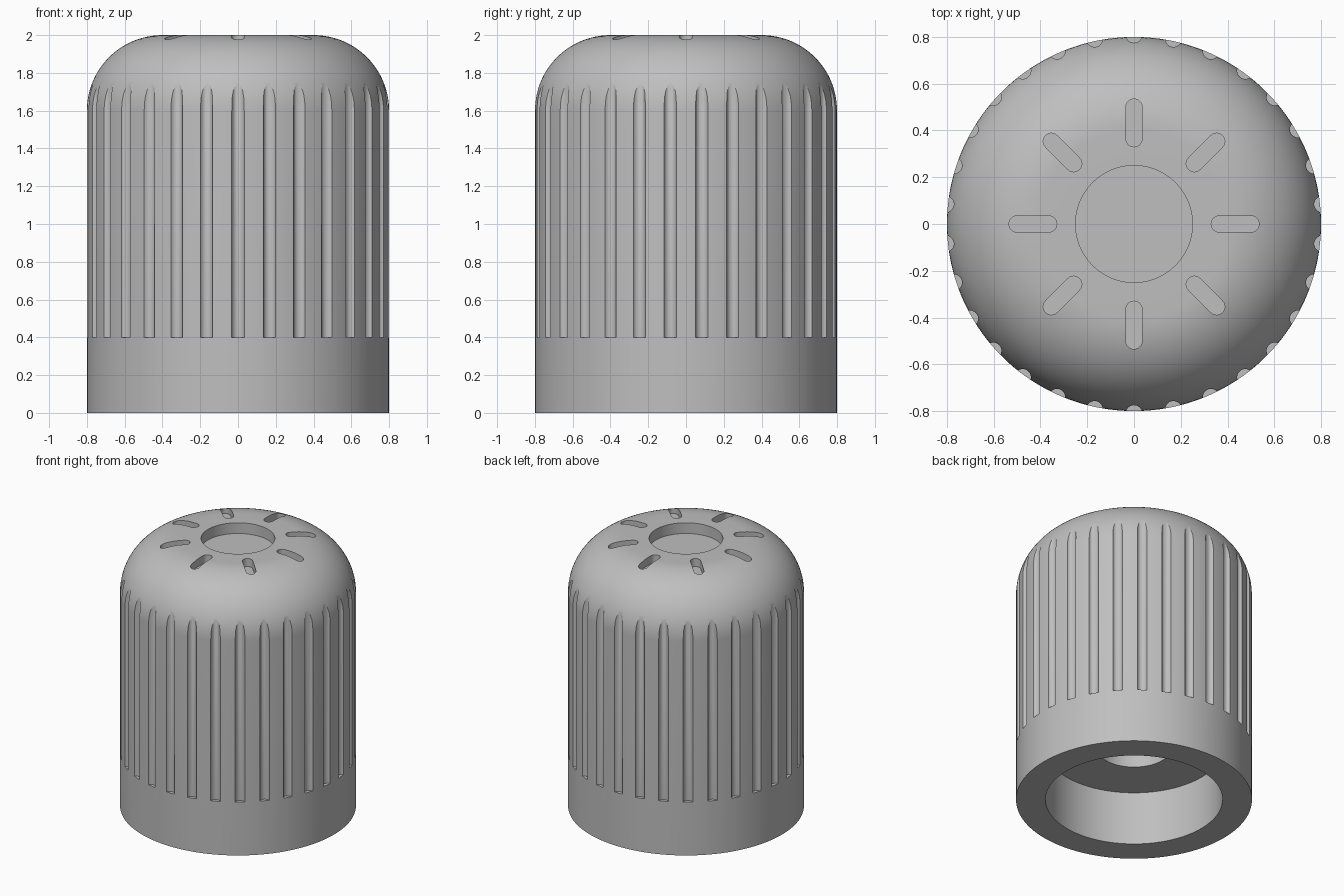
import bpy, bmesh
from math import pi, sin, cos, radians

if "Cube" in bpy.data.objects:
    bpy.data.objects.remove(bpy.data.objects["Cube"], do_unlink=True)

SEGMENTS = 180
HEIGHT, RADIUS, FILLET = 2.0, 0.8, 0.4
FLUTES, SLOTS = 30, 8
GROOVE = 0.035           # radius of flutes and slot ends

grey = bpy.data.materials.new("plain grey")
grey.use_nodes = True
colour = (0.52, 0.52, 0.52, 1)
grey.diffuse_color = colour
grey.node_tree.nodes["Principled BSDF"].inputs["Base Color"].default_value = colour


def make_object(name, bm):
    bmesh.ops.recalc_face_normals(bm, faces=bm.faces)
    mesh = bpy.data.meshes.new(name)
    bm.to_mesh(mesh)
    bm.free()
    mesh.materials.append(grey)
    obj = bpy.data.objects.new(name, mesh)
    bpy.context.collection.objects.link(obj)
    return obj


def lathe(name, profile):
    """Spin an (r, z) profile whose two ends lie on the axis."""
    bm = bmesh.new()
    points = [bm.verts.new((r, 0, z)) for r, z in profile]
    edges = [bm.edges.new(pair) for pair in zip(points, points[1:])]
    bmesh.ops.spin(bm, geom=points + edges, cent=(0, 0, 0), axis=(0, 0, 1),
                   angle=2 * pi, steps=SEGMENTS, use_duplicate=False)
    bmesh.ops.remove_doubles(bm, verts=bm.verts, dist=1e-5)
    return make_object(name, bm)


def add_prism(bm, outline, z0, z1):
    base = bm.faces.new([bm.verts.new((x, y, z0)) for x, y in outline])
    top = bmesh.ops.extrude_face_region(bm, geom=[base])["geom"]
    for v in top:
        if isinstance(v, bmesh.types.BMVert):
            v.co.z = z1


def turned_stadium(inner, outer, angle, steps=12):
    """Rounded slot reaching from inner to outer radius, turned about z."""
    arc = [pi / 2 + pi * i / steps for i in range(steps + 1)]
    pts = [(inner + GROOVE * (1 + cos(a)), GROOVE * sin(a)) for a in arc]
    pts += [(outer - GROOVE * (1 + cos(a)), -GROOVE * sin(a)) for a in arc]
    c, s = cos(angle), sin(angle)
    return [(x * c - y * s, x * s + y * c) for x, y in pts]


# Domed body with a stepped bore below and a round recess on top
profile = [(0, 1.8), (0.25, 1.8), (0.25, 0.4), (0.6, 0.4), (0.6, 0), (RADIUS, 0)]
profile += [(RADIUS - FILLET + FILLET * cos(a), HEIGHT - FILLET + FILLET * sin(a))
            for a in (pi / 2 * i / 24 for i in range(25))]
profile += [(0.25, HEIGHT), (0.25, 1.92), (0, 1.92)]
body = lathe("cap_body", profile)

# Side flutes and radial top slots
bm = bmesh.new()
for i in range(FLUTES):
    add_prism(bm, turned_stadium(0.775, 0.9, -pi / 2 + 2 * pi * i / FLUTES), 0.4, 1.9)
for i in range(SLOTS):
    add_prism(bm, turned_stadium(0.33, 0.535, 2 * pi * i / SLOTS), 1.94, 2.1)
cutter = make_object("groove_cutter", bm)
cutter.hide_render = True

cut = body.modifiers.new("grooves", 'BOOLEAN')
cut.operation, cut.solver, cut.object = 'DIFFERENCE', 'EXACT', cutter
bpy.ops.object.select_all(action='DESELECT')
bpy.context.view_layer.objects.active = body
body.select_set(True)
bpy.ops.object.modifier_apply(modifier=cut.name)
bpy.data.objects.remove(cutter, do_unlink=True)
bpy.ops.object.shade_smooth_by_angle(angle=radians(25))
